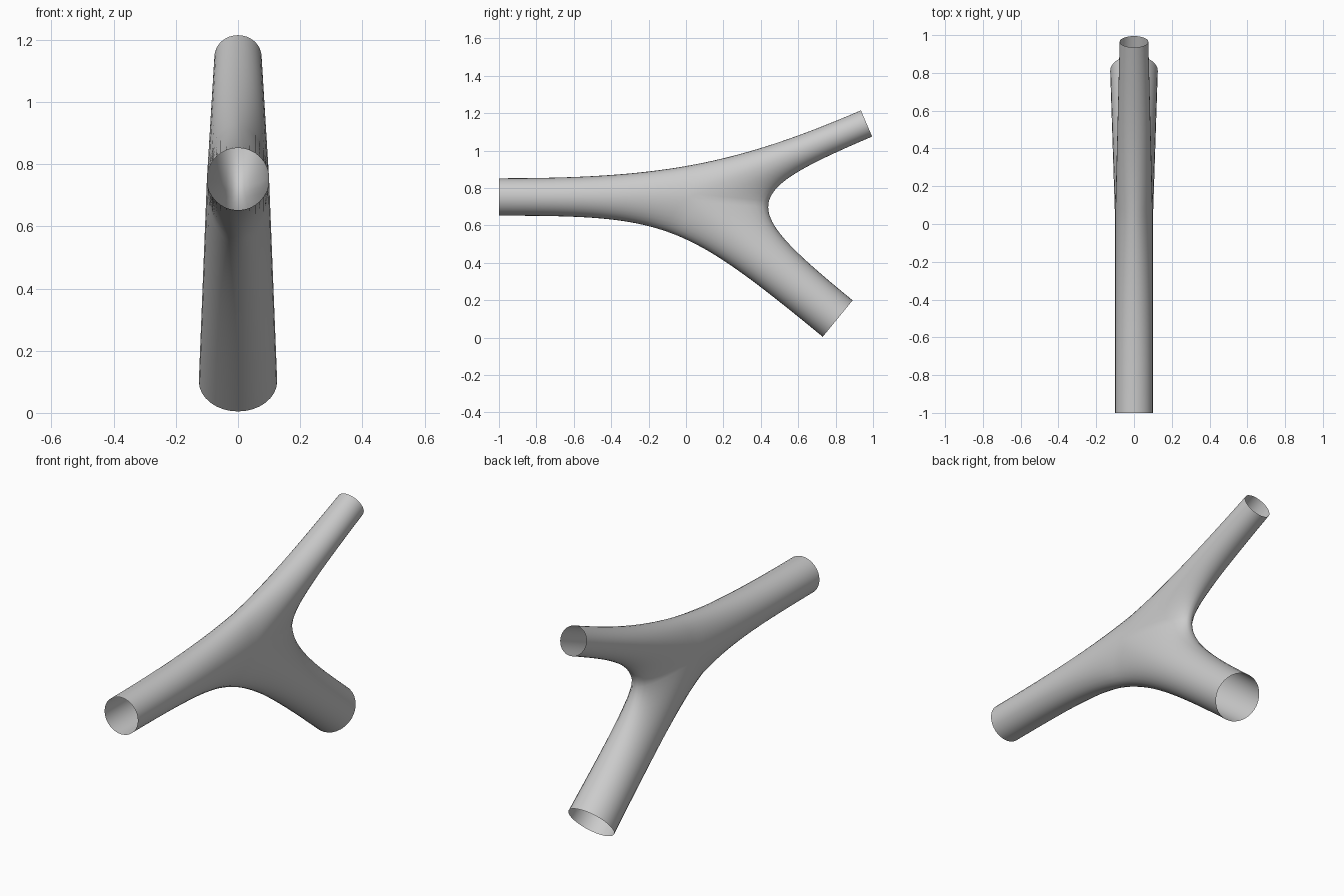
import bpy, bmesh, math
from mathutils import Vector

cube = bpy.data.objects.get("Cube")
if cube:
    bpy.data.objects.remove(cube)

# Open pipe ends in the (y, z) plane: centre, outward direction, radius
ENDS = {
    "front": (Vector((-1.0, 0.752)), Vector((-1.0, 0.0)), 0.10),
    "lower": (Vector((0.811, 0.102)), Vector((0.773, -0.634)), 0.126),
    "upper": (Vector((0.965, 1.145)), Vector((0.919, 0.394)), 0.076),
}
HUB, HUB_WIDTH = Vector((0.02, 0.752)), 0.10
STEPS, ARC = 40, 8          # rows along a strip, segments per quarter turn


def rim(end, side):
    """Rim point of an end; side picks which edge of the pipe."""
    centre, direction, radius = ENDS[end]
    return centre + Vector((-direction.y, direction.x)) * radius * side


def meeting_point(p, d, q, e):
    """Where the straight walls p + s*d and q + u*e would cross."""
    gap = q - p
    s = (gap.x * e.y - gap.y * e.x) / (d.x * e.y - d.y * e.x)
    return p + d * s


def spine(end, tau):
    """Axis point and half width, from the rim (0) to the hub (1)."""
    centre, _, radius = ENDS[end]
    g = 1.2 * tau - 0.2 * tau * tau
    return centre.lerp(HUB, g), radius + (HUB_WIDTH - radius) * g


def add_strip(bm, first, second, first_side, pull):
    """Half pipe bending from one end to another."""
    p, q = rim(first, first_side), rim(second, -first_side)
    corner = meeting_point(p, ENDS[first][1], q, ENDS[second][1])
    c1, c2 = p.lerp(corner, pull), q.lerp(corner, pull)
    rows = []
    for i in range(STEPS + 1):
        t = i / STEPS
        k = 1 - t
        wall = p * k**3 + c1 * 3 * k * k * t + c2 * 3 * k * t * t + q * t**3
        axis, width = spine(first, 2 * t) if t <= 0.5 else spine(second, 2 * k)
        row = []
        for j in range(-ARC, ARC + 1):
            a = j / ARC * math.pi / 2
            yz = axis + (wall - axis) * math.cos(a)
            row.append(bm.verts.new((width * math.sin(a), yz.x, yz.y)))
        rows.append(row)
    for r0, r1 in zip(rows, rows[1:]):
        for j in range(2 * ARC):
            bm.faces.new((r0[j], r0[j + 1], r1[j + 1], r1[j]))


# Three half pipes share their side lines and close into one branching tube
bm = bmesh.new()
add_strip(bm, "front", "upper", -1, 0.80)
add_strip(bm, "front", "lower", 1, 0.95)
add_strip(bm, "lower", "upper", 1, 0.934)
bmesh.ops.remove_doubles(bm, verts=bm.verts, dist=0.0005)
bmesh.ops.recalc_face_normals(bm, faces=bm.faces)

mesh = bpy.data.meshes.new("branching_pipe")
bm.to_mesh(mesh)
bm.free()
pipe = bpy.data.objects.new("branching_pipe", mesh)
bpy.context.collection.objects.link(pipe)
for poly in mesh.polygons:
    poly.use_smooth = True

# Plain grey
grey = bpy.data.materials.new("plain_grey")
grey.use_nodes = True
colour = (0.6, 0.6, 0.6, 1.0)
grey.diffuse_color = colour
grey.node_tree.nodes["Principled BSDF"].inputs["Base Color"].default_value = colour
mesh.materials.append(grey)
